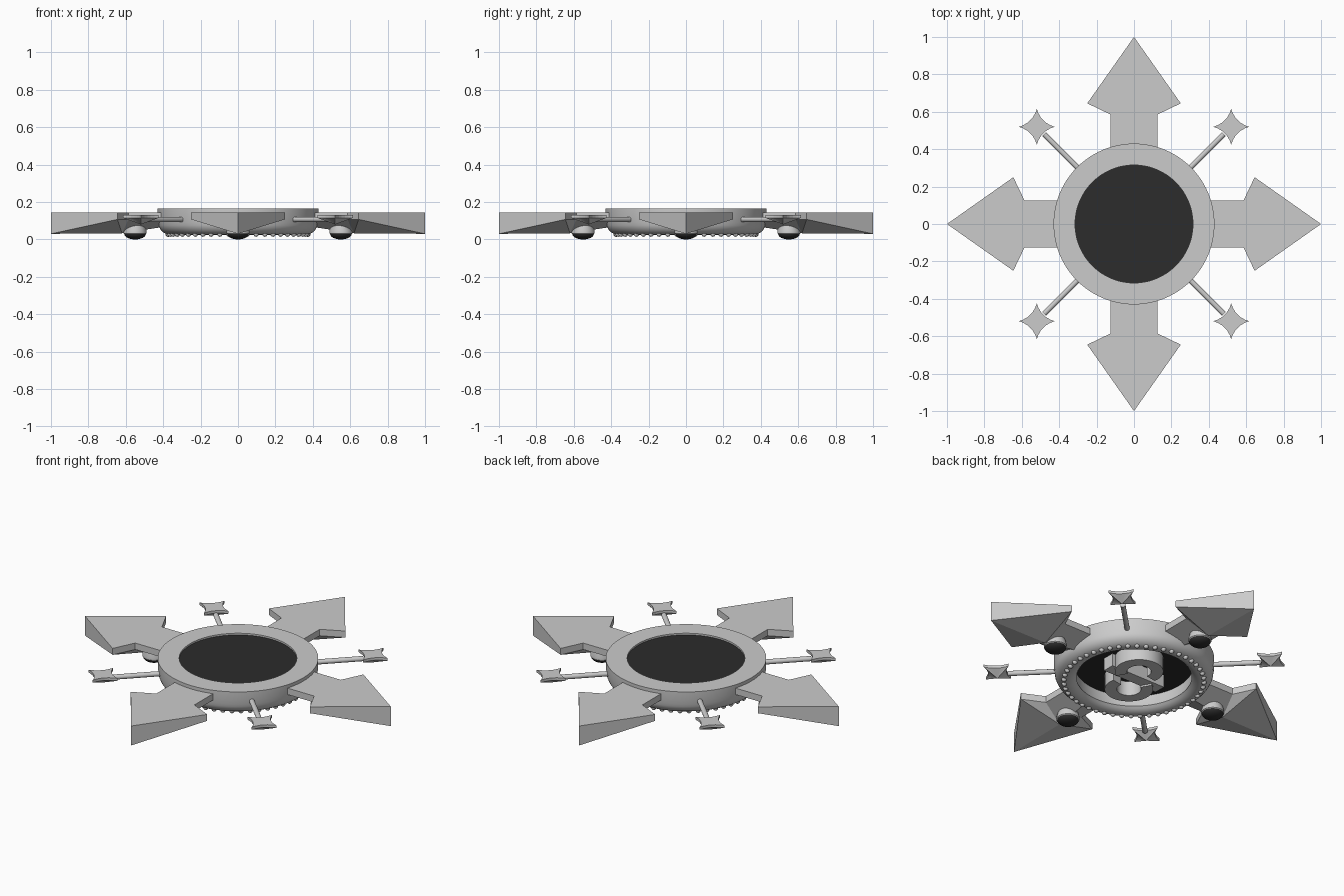
import bpy, bmesh, math
from mathutils import Matrix, Vector

if "Cube" in bpy.data.objects:
    bpy.data.objects.remove(bpy.data.objects["Cube"])

dark = bpy.data.materials.new("dark_glass")
dark.diffuse_color = (0.025, 0.025, 0.025, 1)
dark.use_nodes = True
dark.node_tree.nodes["Principled BSDF"].inputs["Base Color"].default_value = dark.diffuse_color


def finish(name, bm, mat=None, smooth=None):
    bmesh.ops.recalc_face_normals(bm, faces=bm.faces)
    me = bpy.data.meshes.new(name)
    bm.to_mesh(me)
    bm.free()
    ob = bpy.data.objects.new(name, me)
    bpy.context.collection.objects.link(ob)
    if mat:
        me.materials.append(mat)
    if smooth:
        bpy.ops.object.select_all(action='DESELECT')
        ob.select_set(True)
        bpy.context.view_layer.objects.active = ob
        bpy.ops.object.shade_smooth_by_angle(angle=math.radians(smooth))
    return ob


def lathe(name, profile, segs, mat=None, closed=False, loc=(0, 0, 0)):
    bm = bmesh.new()
    vs = [bm.verts.new((r, 0, z)) for r, z in profile]
    pairs = list(zip(vs, vs[1:])) + ([(vs[-1], vs[0])] if closed else [])
    edges = [bm.edges.new(p) for p in pairs]
    bmesh.ops.spin(bm, geom=vs + edges, cent=(0, 0, 0), axis=(0, 0, 1),
                   angle=2 * math.pi, steps=segs)
    bmesh.ops.remove_doubles(bm, verts=bm.verts, dist=1e-5)
    bmesh.ops.translate(bm, verts=bm.verts, vec=loc)
    return finish(name, bm, mat, 35)


# Round frame: flat upper rim, rounded underside
bulge = [(0.36 + 0.066 * math.cos(a), 0.09 - 0.065 * math.sin(a))
         for a in (math.pi * i / 14 for i in range(12))]
lathe("frame_ring", [(0.315, 0.165), (0.43, 0.165), (0.43, 0.115)] + bulge
      + [(0.315, 0.06)], 96, closed=True)

# Dark disc in the frame
lathe("center_disc", [(0, 0.155), (0.318, 0.155), (0.318, 0.115), (0, 0.115)], 96, dark)

# Beads around the underside of the frame
bm = bmesh.new()
for i in range(48):
    a = 2 * math.pi * i / 48
    bmesh.ops.create_uvsphere(bm, u_segments=12, v_segments=8, radius=0.014, matrix=Matrix.Translation(
        (0.375 * math.cos(a), 0.375 * math.sin(a), 0.028)))
finish("bead_border", bm, smooth=60)


# Arrow arms: flat top, ridged underside
def arrow(name, rot):
    outline = [(0.38, 0.125), (0.585, 0.125), (0.645, 0.25), (1, 0),
               (0.645, -0.25), (0.585, -0.125), (0.38, -0.125)]
    bm = bmesh.new()
    top = [bm.verts.new((x, y, 0.145)) for x, y in outline]
    low = [bm.verts.new((x, y, 0.03 if x == 1 else 0.107)) for x, y in outline]
    r0, r1 = bm.verts.new((0.38, 0, 0.07)), bm.verts.new((0.62, 0, 0.033))
    bm.faces.new(top)
    for i in range(6):
        bm.faces.new((top[i], top[i + 1], low[i + 1], low[i]))
    bm.faces.new((top[6], top[0], low[0], r0, low[6]))
    for a, b, c in ((low[0], low[1], low[2]), (low[6], low[5], low[4])):
        bm.faces.new((r0, a, b, r1))
        bm.faces.new((r1, b, c))
        bm.faces.new((r1, c, low[3]))
    bmesh.ops.transform(bm, verts=bm.verts, matrix=rot)
    finish(name, bm)


# Four-pointed star: concave outline, pointed underside
def star(name, loc):
    pts = []
    for k in range(4):
        t = Matrix.Rotation(math.pi / 2 * k, 2)
        for i in range(6):
            u = i / 6
            p = (1 - u) ** 2 * Vector((0.095, 0)) + 2 * u * (1 - u) * Vector((0.022, 0.022)) \
                + u * u * Vector((0, 0.095))
            pts.append(t @ p)
    bm = bmesh.new()
    top = [bm.verts.new((p.x, p.y, 0.13)) for p in pts]
    low = [bm.verts.new((p.x, p.y, 0.115)) for p in pts]
    apex = bm.verts.new((0, 0, 0.08))
    bm.faces.new(top)
    for i in range(len(pts)):
        j = (i + 1) % len(pts)
        bm.faces.new((top[i], top[j], low[j], low[i]))
        bm.faces.new((low[i], low[j], apex))
    bmesh.ops.translate(bm, verts=bm.verts, vec=loc)
    finish(name, bm)


for k in range(4):
    rot = Matrix.Rotation(math.pi / 2 * k, 4, 'Z')
    arrow(f"arrow_arm_{k + 1}", rot)
    # Dark dome and collar under each arm
    loc = rot @ Vector((0.55, 0, 0))
    dome = [(0.058 * math.cos(a), 0.03 - 0.03 * math.sin(a))
            for a in (math.pi / 12 * i for i in range(7))]
    lathe(f"stud_dome_{k + 1}", dome, 32, dark, loc=loc)
    lathe(f"stud_collar_{k + 1}", [(0.055, 0.027), (0.062, 0.033), (0.062, 0.045), (0.05, 0.085)],
          32, loc=loc)
    # Diagonal rod and star
    diag = Matrix.Rotation(math.pi / 4 + math.pi / 2 * k, 4, 'Z')
    bm = bmesh.new()
    bmesh.ops.create_cone(bm, cap_ends=True, segments=16, radius1=0.014, radius2=0.014, depth=0.28,
                          matrix=diag @ Matrix.Translation((0.54, 0, 0.107))
                          @ Matrix.Rotation(math.pi / 2, 4, 'Y'))
    finish(f"rod_{k + 1}", bm, smooth=40)
    star(f"star_{k + 1}", diag @ Vector((0.735, 0, 0)))


# Abstract scrollwork on the underside of the disc
def scroll(name, turn):
    bm = bmesh.new()
    rings = []
    for i in range(33):
        a = math.radians(-60 + 250 * i / 32)
        rings.append([bm.verts.new((0.04 + r * math.cos(a), 0.09 + r * math.sin(a), z))
                      for r, z in ((0.065, 0.03), (0.13, 0.03), (0.13, 0.12), (0.065, 0.12))])
    for p, q in zip(rings, rings[1:]):
        for j in range(4):
            bm.faces.new((p[j], p[j - 1], q[j - 1], q[j]))
    bm.faces.new(rings[0])
    bm.faces.new(rings[-1])
    bmesh.ops.transform(bm, verts=bm.verts, matrix=Matrix.Rotation(turn, 4, 'Z'))
    finish(name, bm, smooth=35)


scroll("scroll_a", 0)
scroll("scroll_b", math.pi)
bm = bmesh.new()
bmesh.ops.create_cube(bm, size=1, matrix=Matrix.Translation((0, 0, 0.08))
                      @ Matrix.Diagonal((0.36, 0.07, 0.08, 1)))
finish("scroll_bar", bm)
